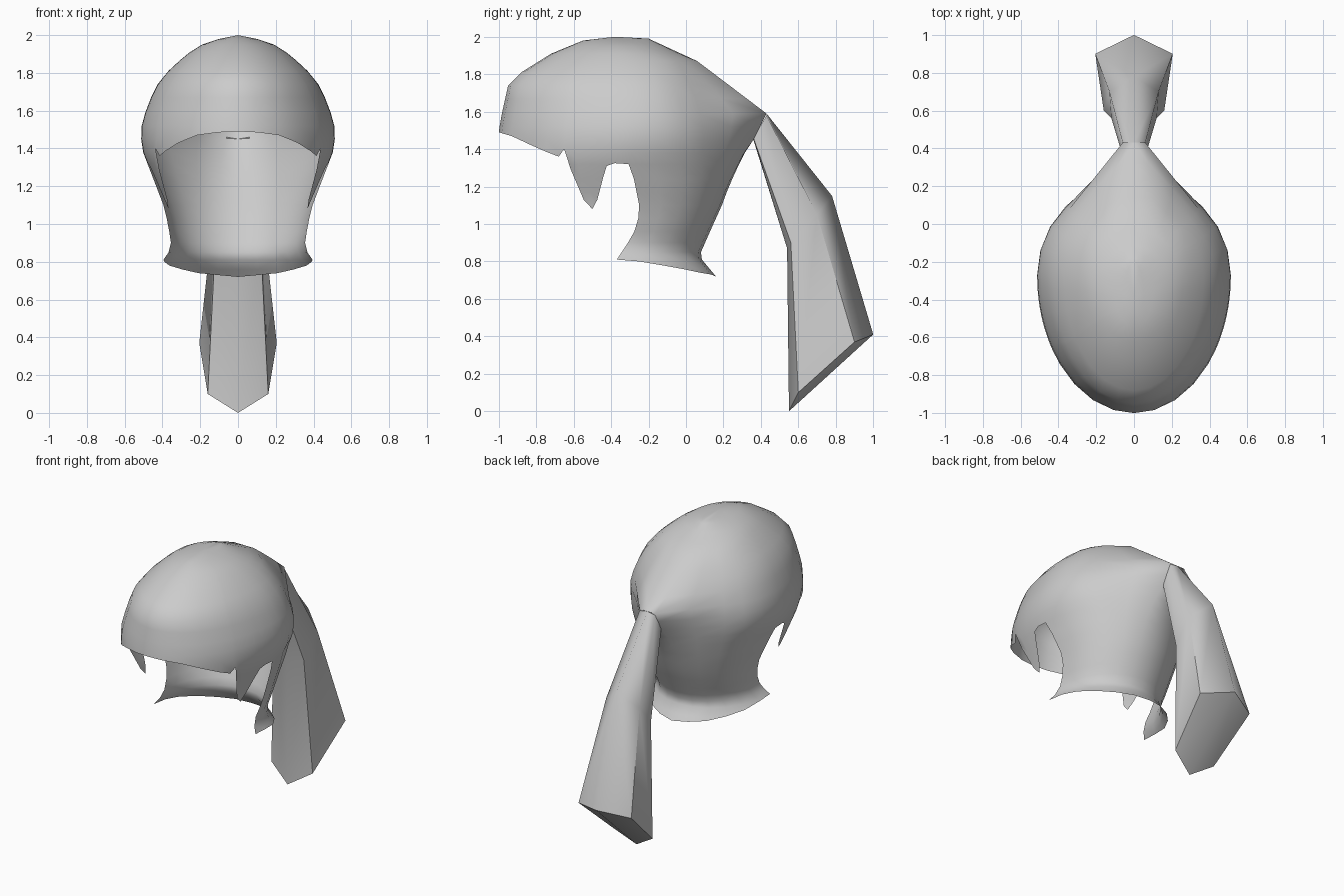
import bpy, bmesh, math

if "Cube" in bpy.data.objects:
    bpy.data.objects.remove(bpy.data.objects["Cube"])


def interp(table, z):
    """Linear lookup in a table of (height, value), highest first."""
    if z >= table[0][0]:
        return table[0][1]
    for (za, a), (zb, b) in zip(table, table[1:]):
        if z >= zb:
            return a + (b - a) * (za - z) / (za - zb)
    return table[-1][1]


def make_object(name, bm, angle):
    bmesh.ops.remove_doubles(bm, verts=bm.verts, dist=0.0005)
    bmesh.ops.recalc_face_normals(bm, faces=bm.faces)
    mesh = bpy.data.meshes.new(name)
    bm.to_mesh(mesh)
    bm.free()
    ob = bpy.data.objects.new(name, mesh)
    bpy.context.collection.objects.link(ob)
    mod = ob.modifiers.new("Mirror", 'MIRROR')
    mod.use_clip = True
    bpy.ops.object.select_all(action='DESELECT')
    ob.select_set(True)
    bpy.context.view_layer.objects.active = ob
    bpy.ops.object.shade_smooth_by_angle(angle=math.radians(angle))
    return ob


def skin(bm, rows):
    """Quads between neighbouring rows, skipping collapsed ones."""
    grid = [[bm.verts.new(p) for p in r] for r in rows]
    for a, b in zip(grid, grid[1:]):
        for i in range(len(a) - 1):
            corners = []
            for v in (a[i], a[i + 1], b[i + 1], b[i]):
                if all((v.co - c.co).length > 0.0005 for c in corners):
                    corners.append(v)
            if len(corners) > 2:
                bm.faces.new(corners)
    return grid


# Head outline by height: half width, front, widest line, skull back, tie point
WIDTH = [(2, 0), (1.98, .1), (1.95, .19), (1.9, .27), (1.82, .36), (1.75, .42),
         (1.63, .48), (1.5, .515), (1.4, .51), (1.27, .46), (1.1, .395),
         (1.0, .37), (.9, .355), (.84, .37), (.78, .42)]
FRONT = [(2, -.38), (1.98, -.55), (1.91, -.72), (1.81, -.88), (1.74, -.95),
         (1.56, -.99), (1.49, -1)]
MIDDLE = [(2, -.38), (1.9, -.3), (1.6, -.25), (1.4, -.28), (1.33, -.31),
          (1.25, -.28), (1.1, -.25), (1.05, -.25), (.97, -.27), (.9, -.31),
          (.81, -.37)]
BACK = [(2, -.38), (1.99, -.2), (1.87, .06), (1.7, .17), (1.5, .24),
        (1.3, .25), (1.1, .19), (.85, .08), (.81, .085), (.72, .16)]
TIE = [(1.87, .06), (1.59, .43), (1.45, .36), (.85, .08)]
PINCH = [(1.87, 0), (1.6, 1), (1.45, 1), (1.2, .4), (.95, 0)]

# Hemline: angle from the front, height of the lower edge
HEM_FRONT = [(0, 1.49), (12, 1.485), (25, 1.47), (38, 1.43), (50, 1.385),
             (57, 1.36), (59, 1.40), (63, 1.29), (67, 1.13), (70.5, 1.08),
             (73, 1.13), (77, 1.25), (80, 1.31), (84, 1.325), (90, 1.32)]
HEM_BACK = [(90, .81), (105, .80), (120, .78), (135, .76), (150, .74),
            (165, .73), (180, .72)]
LEVELS = [2, 1.99, 1.98, 1.95, 1.91, 1.87, 1.81, 1.74, 1.67, 1.59, 1.52, 1.45,
          1.38, 1.32, 1.24, 1.17, 1.1, 1.03, .96, .9, .85, .81, .76, .72]


def head_point(deg, z):
    w, mid = interp(WIDTH, z), interp(MIDDLE, z)

    def ellipse(d):
        a = math.radians(d)
        end = interp(FRONT if d < 90 else BACK, z)
        return w * math.sin(a), mid + (end - mid) * abs(math.cos(a))
    x, y = ellipse(deg)
    if deg > 135 and z <= 1.87:
        # straight taper of the skull towards the tie
        x0, y0 = ellipse(135)
        f, p = min((deg - 135) / 30, 1), interp(PINCH, z)
        q = 1 if z > 1.45 else p
        end_x = ellipse(165)[0] * (1 - p) + .06 * p
        lx = x0 + (end_x - x0) * f if deg < 180 else 0
        ly = y0 + (interp(TIE, z) - y0) * f
        x, y = x + (lx - x) * q, y + (ly - y) * q
    return (0 if deg in (0, 180) else x, y, z)


# Hair cap: fringe and side locks in front, nape behind
bm = bmesh.new()
for hem in (HEM_FRONT, HEM_BACK):
    skin(bm, [[head_point(d, max(z, low)) for d, low in hem] for z in LEVELS])
make_object("hair_cap", bm, 60)

# Ponytail: six-sided rings, right half from the back round to the front
bm = bmesh.new()
rings = skin(bm, [
    [(0, .43, 1.59), (.06, .43, 1.58), (.06, .36, 1.46), (0, .36, 1.45)],
    [(0, .78, 1.15), (.13, .70, 1.05), (.12, .56, .90), (0, .54, .87)],
    [(0, 1.0, .41), (.205, .90, .37), (.16, .60, .10), (0, .55, 0)]])
bm.faces.new(rings[-1])
make_object("ponytail", bm, 62)
